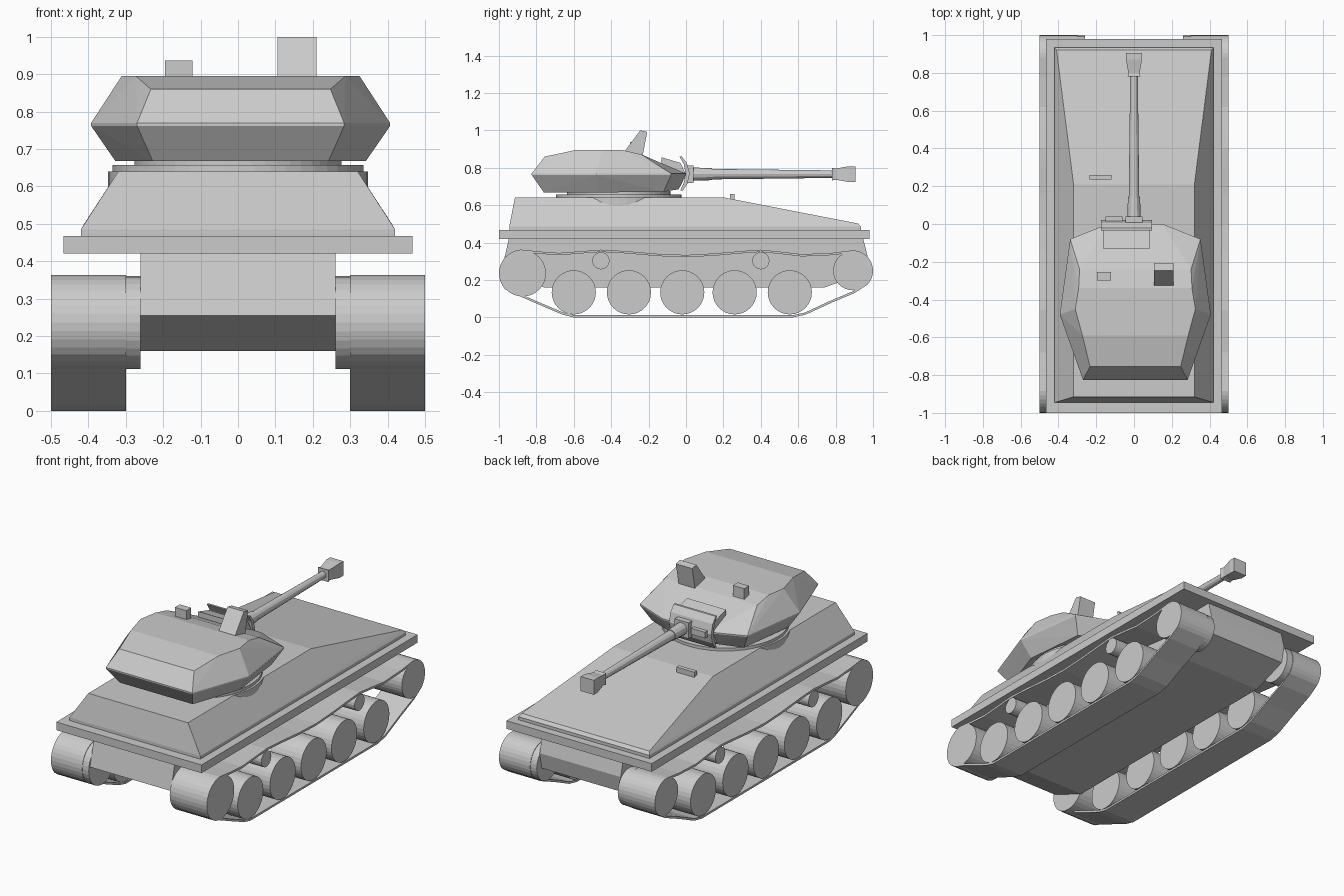
import bpy, bmesh, math
from mathutils import Matrix, Vector

if "Cube" in bpy.data.objects:
    bpy.data.objects.remove(bpy.data.objects["Cube"])


def finish(name, bm, mirror=False, normals=True):
    if normals:
        bmesh.ops.recalc_face_normals(bm, faces=bm.faces)
    me = bpy.data.meshes.new(name)
    bm.to_mesh(me)
    bm.free()
    ob = bpy.data.objects.new(name, me)
    bpy.context.collection.objects.link(ob)
    if mirror:
        ob.modifiers.new("mirror", 'MIRROR').use_axis[0] = True
    return ob


def prism(name, profile, x0, x1, mirror=False):
    """Extrude a (y, z) profile from x0 to x1."""
    bm = bmesh.new()
    a = [bm.verts.new((x0, y, z)) for y, z in profile]
    b = [bm.verts.new((x1, y, z)) for y, z in profile]
    n = len(profile)
    bm.faces.new(a)
    bm.faces.new(b[::-1])
    for i in range(n):
        j = (i + 1) % n
        bm.faces.new((a[i], b[i], b[j], a[j]))
    return finish(name, bm, mirror)


def box(name, x0, x1, y0, y1, z0, z1):
    return prism(name, [(y0, z0), (y1, z0), (y1, z1), (y0, z1)], x0, x1)


def hull_of(name, points):
    """Convex solid around points."""
    bm = bmesh.new()
    for p in points:
        bm.verts.new(p)
    bmesh.ops.convex_hull(bm, input=bm.verts)
    bmesh.ops.dissolve_limit(bm, angle_limit=math.radians(1), verts=bm.verts, edges=bm.edges)
    return finish(name, bm)


def cylinder(name, centre, r, depth, axis='Z', seg=32, r2=None, mirror=False):
    bm = bmesh.new()
    rot = {'Z': Matrix(), 'X': Matrix.Rotation(math.pi / 2, 4, 'Y'),
           'Y': Matrix.Rotation(-math.pi / 2, 4, 'X')}[axis]
    bmesh.ops.create_cone(bm, cap_ends=True, segments=seg, radius1=r,
                          radius2=r if r2 is None else r2, depth=depth,
                          matrix=Matrix.Translation(centre) @ rot)
    return finish(name, bm, mirror)


def both(points):
    return [(s * x, y, z) for x, y, z in points for s in (-1, 1)]


# Lower hull, fender plate and sloped upper hull
prism("lower_hull", [(-.945, .43), (-.985, .255), (-.76, .16), (.74, .16),
                     (.95, .235), (.97, .33), (.945, .43)], -.26, .26)
box("fender_plate", -.466, .466, -1, .98, .42, .467)
hull_of("upper_hull", both([(.42, -.945, .465), (.42, .935, .465), (.42, -.945, .485),
                            (.42, .935, .485), (.32, -.915, .64), (.32, .21, .64),
                            (.41, .92, .502)]))
box("driver_periscope", -.235, -.12, .235, .26, .62, .66)

# Turret ring
cylinder("ring_base", (0, -.36, .575), .348, .13, seg=48)
cylinder("ring_flange", (0, -.36, .648), .336, .018, seg=48)
cylinder("ring_neck", (0, -.36, .662), .277, .03, seg=48)

# Faceted turret: lower, middle and upper rings
turret = hull_of("turret", both([
    (.235, -.76, .668), (.335, -.47, .668), (.295, -.12, .672), (.13, -.04, .685),
    (.277, -.825, .762), (.40, -.48, .762), (.345, -.08, .762), (.145, 0, .762),
    (.277, -.825, .769), (.40, -.48, .769), (.345, -.08, .769), (.145, 0, .769),
    (.24, -.755, .86), (.28, -.59, .895), (.318, -.45, .895), (.30, -.34, .895),
    (.295, -.24, .872)]))
turret.location.x = .007

# Turret-top sights
prism("commander_sight", [(-.335, .88), (-.245, 1.0), (-.207, .992), (-.235, .85)], .105, .21)
box("gunner_sight", -.195, -.122, -.3, -.255, .87, .937)

# Mantlet and curved shield
prism("mantlet", [(-.13, .856), (-.03, .826), (0, .765), (-.03, .70), (-.13, .70)], -.165, .085)
prism("gun_shield", [(-.035, .86), (-.022, .86), (.005, .825), (.02, .77), (.008, .715),
                     (-.02, .675), (-.03, .68), (-.01, .725), (-.003, .77), (-.012, .82)],
      -.175, .095)
box("gun_collar", -.045, .045, 0, .04, .72, .812)
box("coaxial_port", -.15, -.06, 0, .04, .75, .785)

# Gun barrel
GZ = .766
cylinder("gun_sleeve", (0, .08, GZ), .036, .12, 'Y', 12, .032)
cylinder("gun_barrel", (0, .46, GZ), .028, .66, 'Y', 12, .02)

# Square flared muzzle, lofted through square sections
bm = bmesh.new()
prev = None
for y, r in [(.78, .034), (.80, .03), (.87, .042), (.905, .042)]:
    ring = [bm.verts.new((sx * r, y, GZ + sz * r))
            for sx, sz in ((-1, -1), (1, -1), (1, 1), (-1, 1))]
    if prev:
        for i in range(4):
            j = (i + 1) % 4
            bm.faces.new((prev[i], prev[j], ring[j], ring[i]))
    else:
        bm.faces.new(ring)
    prev = ring
bm.faces.new(prev)
finish("muzzle_brake", bm)

# Running gear
REAR, RR = (-.873, .236), .127
FRONT, FR = (.892, .25), .108
cylinder("rear_drum", (.38, *REAR), RR - .003, .24, 'X', mirror=True)
cylinder("front_drum", (.38, *FRONT), FR - .003, .24, 'X', mirror=True)
for i, y in enumerate((-.60, -.305, -.02, .26, .555)):
    cylinder(f"road_wheel_{i + 1}", (.4, y, .134), .118, .2, 'X', mirror=True)
for i, y in enumerate((-.455, .4)):
    cylinder(f"return_roller_{i + 1}", (.38, y, .303), .046, .24, 'X', 20, mirror=True)


def arc(c, r, a0, a1, n):
    return [(c[0] + r * math.cos(math.radians(a0 + (a1 - a0) * i / n)),
             c[1] + r * math.sin(math.radians(a0 + (a1 - a0) * i / n))) for i in range(n + 1)]


# Track belt: thin counter-clockwise ribbon with a sagging top run
loop = ([(-.66, .015), (-.60, 0), (.57, 0), (.64, .015), (.77, .075)]
        + [(.90, .13)] + arc(FRONT, FR, -45, 95, 12)
        + [(.78, .345), (.62, .338), (.5, .352), (.4, .362), (.3, .355), (.15, .342),
           (0, .334), (-.15, .34), (-.33, .355), (-.455, .362), (-.56, .354), (-.68, .345),
           (-.78, .352)]
        + arc(REAR, RR, 95, 222, 12) + [(-.90, .118), (-.755, .055)])
bm = bmesh.new()
a = [bm.verts.new((.3, y, z)) for y, z in loop]
b = [bm.verts.new((.5, y, z)) for y, z in loop]
for i in range(len(loop)):
    j = (i + 1) % len(loop)
    bm.faces.new((a[i], a[j], b[j], b[i]))
belt = finish("track_belt", bm, normals=False)
sol = belt.modifiers.new("thickness", 'SOLIDIFY')
sol.thickness, sol.offset = .012, -1
belt.modifiers.new("mirror", 'MIRROR').use_axis[0] = True
